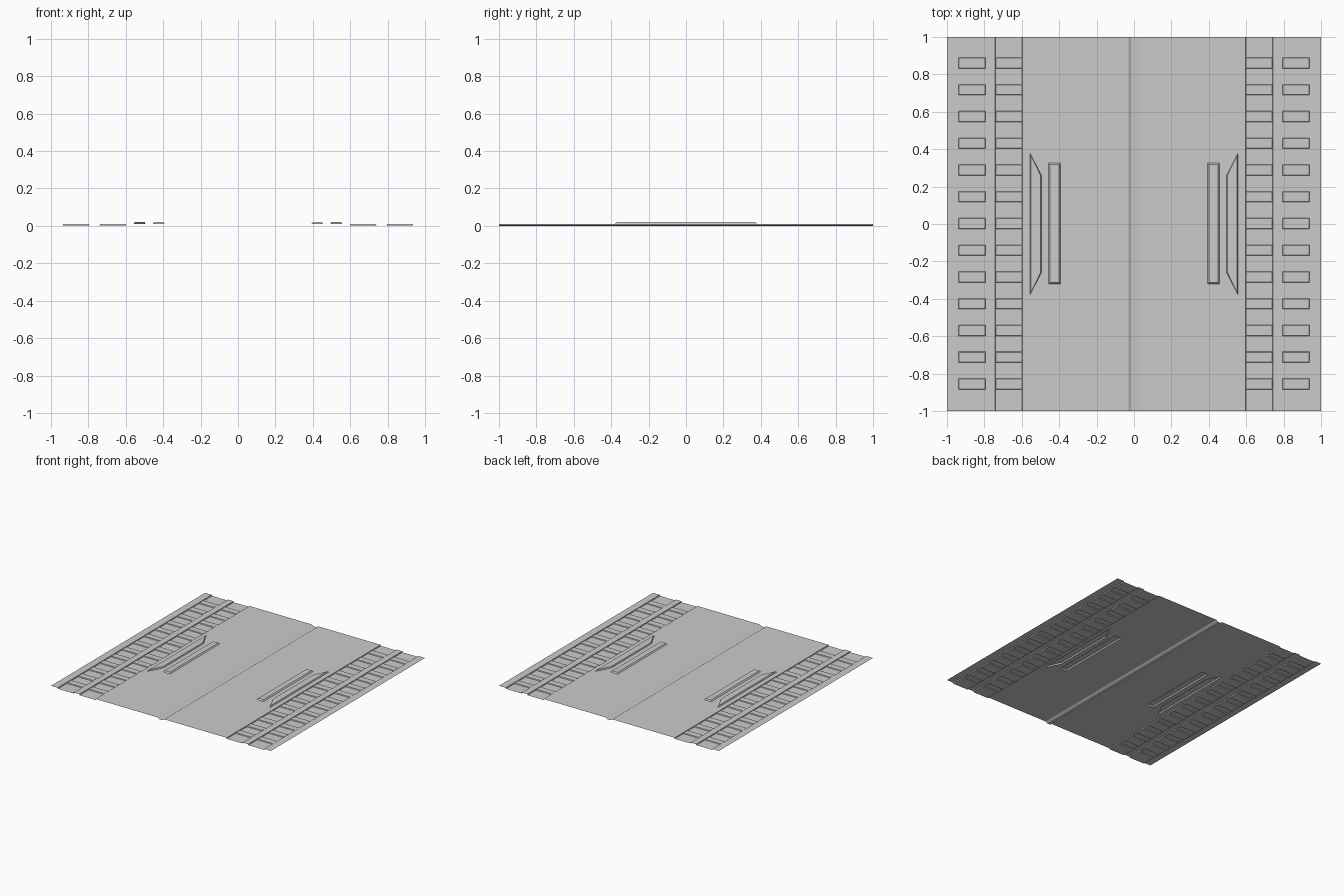
import bpy, bmesh

if "Cube" in bpy.data.objects:
    bpy.data.objects.remove(bpy.data.objects["Cube"])

PLATE, TROUGH, SLAT, BAR = 0.011, 0.003, 0.009, 0.021


def finish(bm, name):
    """Turn faces upward and mirror the half across x = 0."""
    bm.normal_update()
    for f in bm.faces:
        if f.normal.z < 0:
            f.normal_flip()
    mesh = bpy.data.meshes.new(name)
    bm.to_mesh(mesh)
    bm.free()
    ob = bpy.data.objects.new(name, mesh)
    bpy.context.collection.objects.link(ob)
    mod = ob.modifiers.new("mirror", 'MIRROR')
    mod.merge_threshold = 0.0001
    return ob


def ring(bm, pts, z):
    return [bm.verts.new((x, y, z)) for x, y in pts]


def loop_edges(bm, vs):
    return [bm.edges.new((vs[i], vs[(i + 1) % len(vs)])) for i in range(len(vs))]


# Outlines of the stamped bars: base outline and slightly smaller top
outer_base = [(0.556, -0.38), (0.556, 0.38), (0.495, 0.26), (0.495, -0.26)]
outer_top = [(0.552, -0.368), (0.552, 0.368), (0.499, 0.258), (0.499, -0.258)]
inner_base = [(0.394, -0.32), (0.456, -0.32), (0.456, 0.325), (0.394, 0.325)]
inner_top = [(0.402, -0.312), (0.448, -0.312), (0.448, 0.317), (0.402, 0.317)]

# Flat plate, open beneath the bars
bm = bmesh.new()
edges = []
for pts in ([(0.03, -1), (0.59, -1), (0.59, 1), (0.03, 1)], outer_base, inner_base):
    edges += loop_edges(bm, ring(bm, pts, PLATE))
bmesh.ops.triangle_fill(bm, edges=edges, use_beauty=True, normal=(0, 0, 1))
finish(bm, "floor_plate")

# Raised bars, hollow underneath
for name, base, top in (("outer_bar", outer_base, outer_top),
                        ("inner_bar", inner_base, inner_top)):
    bm = bmesh.new()
    a, b = ring(bm, base, PLATE), ring(bm, top, BAR)
    for i in range(4):
        j = (i + 1) % 4
        bm.faces.new((a[i], a[j], b[j], b[i]))
    bm.faces.new(b)
    finish(bm, name)

# Tread strips: two long troughs with stamped slats across them
columns = ((0.6, 0.738), (0.797, 0.935))
xs = [(0.59, 'plate')]
for x0, x1 in columns:
    xs += [(x0 - 0.004, 'plate'), (x0 - 0.002, 'trough'), (x0, 'slat'),
           (x1, 'slat'), (x1 + 0.002, 'trough'), (x1 + 0.004, 'plate')]
xs.append((1.0, 'plate'))
ys = [(-1.0, False)]
for i in range(13):
    c = 0.003 + (i - 6) * 0.143
    ys += [(c - 0.029, False), (c - 0.026, True), (c + 0.026, True), (c + 0.029, False)]
ys.append((1.0, False))


def height(kind, on_slat):
    if kind == 'plate':
        return PLATE
    return SLAT if kind == 'slat' and on_slat else TROUGH


bm = bmesh.new()
rows = [[bm.verts.new((x, y, height(k, s))) for x, k in xs] for y, s in ys]
for r0, r1 in zip(rows, rows[1:]):
    for i in range(len(xs) - 1):
        bm.faces.new((r0[i], r0[i + 1], r1[i + 1], r1[i]))
finish(bm, "tread_strips")

# Centre groove
bm = bmesh.new()
profile = [(0.0, 0.0), (0.013, 0.0), (0.03, PLATE)]
front = [bm.verts.new((x, -1, z)) for x, z in profile]
back = [bm.verts.new((x, 1, z)) for x, z in profile]
for i in range(2):
    bm.faces.new((front[i], front[i + 1], back[i + 1], back[i]))
finish(bm, "centre_groove")
